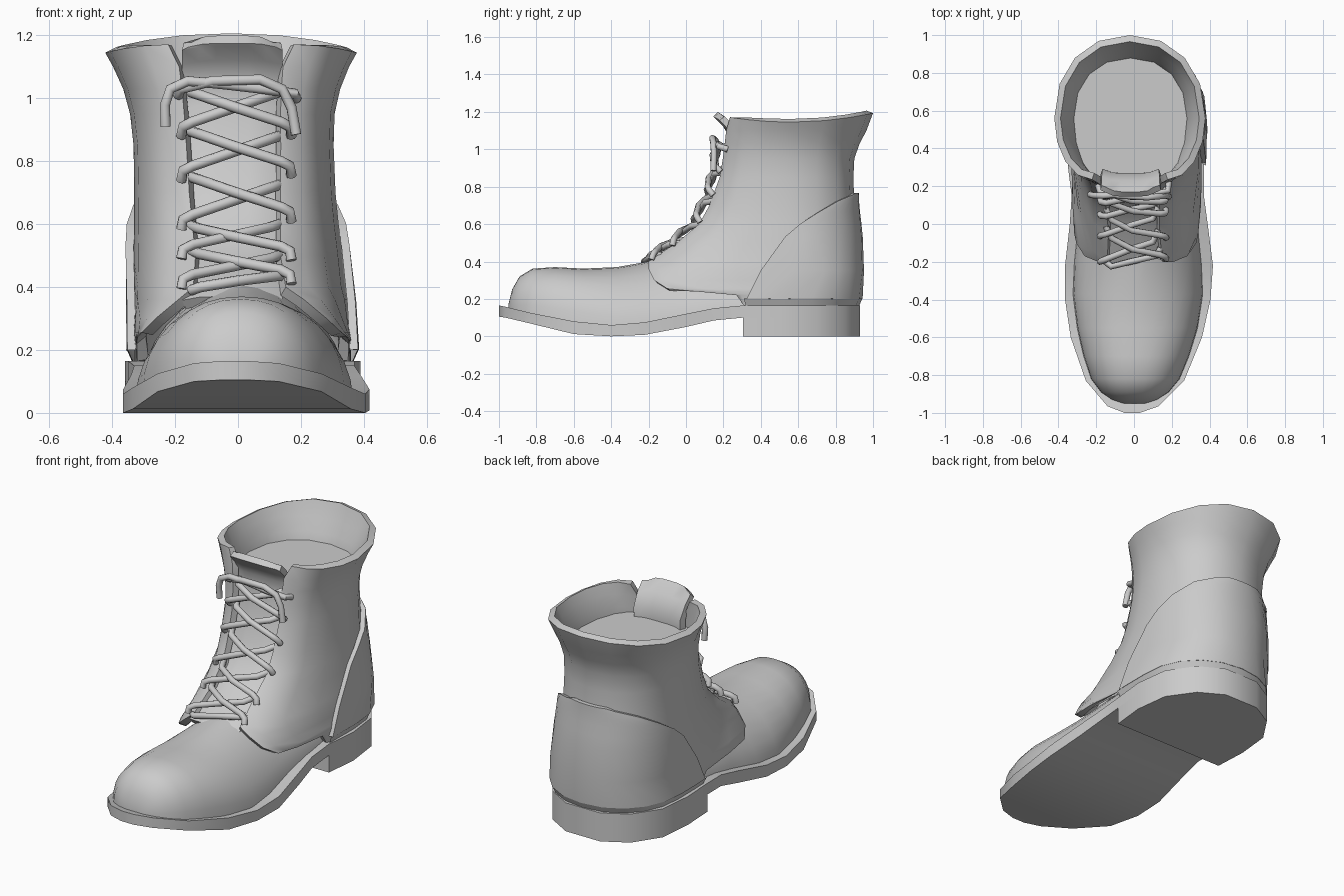
import bpy, math

if "Cube" in bpy.data.objects:
    bpy.data.objects.remove(bpy.data.objects["Cube"])

grey = bpy.data.materials.new("plain grey")
grey.diffuse_color = (0.6, 0.6, 0.6, 1)
grey.use_nodes = True
grey.node_tree.nodes["Principled BSDF"].inputs["Base Color"].default_value = grey.diffuse_color


def finish(ob, angle=40):
    ob.data.materials.append(grey)
    bpy.ops.object.select_all(action='DESELECT')
    ob.select_set(True)
    bpy.context.view_layer.objects.active = ob
    for m in list(ob.modifiers):
        bpy.ops.object.modifier_apply(modifier=m.name)
    bpy.ops.object.shade_smooth_by_angle(angle=math.radians(angle))


def loft(name, rows, closed=False, caps=False, thick=0, offset=-1, flip=False, angle=40):
    """Skin a list of equally long point rows."""
    n = len(rows[0])
    faces = []
    for r in range(len(rows) - 1):
        for c in range(n if closed else n - 1):
            d = (c + 1) % n
            f = (r * n + c, (r + 1) * n + c, (r + 1) * n + d, r * n + d)
            faces.append(f[::-1] if flip else f)
    if caps:
        a, b = tuple(range(n)), tuple(range((len(rows) - 1) * n, len(rows) * n))
        faces += [a[::-1], b] if flip else [a, b[::-1]]
    me = bpy.data.meshes.new(name)
    me.from_pydata([p for row in rows for p in row], [], faces)
    me.validate()
    ob = bpy.data.objects.new(name, me)
    bpy.context.collection.objects.link(ob)
    if thick:
        m = ob.modifiers.new("thickness", 'SOLIDIFY')
        m.thickness, m.offset = thick, offset
    finish(ob, angle)
    return ob


def lerp(table, k):
    """Interpolate the rows of a table on its first column."""
    if k <= table[0][0]:
        return table[0]
    for a, b in zip(table, table[1:]):
        if k <= b[0]:
            f = (k - a[0]) / (b[0] - a[0])
            return [u + (v - u) * f for u, v in zip(a, b)]
    return table[-1]


# Sole and heel: y, left x, right x, bottom z, top z
SOLE = [(-1, -.05, .03, .105, .165), (-.965, -.14, .13, .1, .158),
        (-.83, -.255, .265, .068, .125), (-.6, -.335, .36, .012, .08),
        (-.4, -.365, .405, 0, .06), (-.22, -.365, .418, .008, .075),
        (0, -.34, .39, .05, .12), (.15, -.33, .37, .085, .15),
        (.305, -.35, .37, .1, .165), (.5, -.36, .39, .1, .165),
        (.7, -.34, .365, .1, .165), (.85, -.24, .26, .1, .165), (.93, -.1, .12, .1, .165)]


def slab(name, stations):
    loft(name, [[(l, y, b), (r, y, b), (r, y, t), (l, y, t)] for y, l, r, b, t in stations],
         closed=True, caps=True, flip=True, angle=40)


slab("sole", SOLE)
slab("heel", [(y, l, r, 0, .1) for y, l, r, b, t in SOLE if y > .3])

# Vamp: y, half width, top z; the arch turns more triangular under the quarters
VAMP = [(-.95, .06, .17), (-.93, .12, .25), (-.89, .18, .32), (-.82, .235, .362),
        (-.7, .28, .37), (-.55, .32, .362), (-.37, .345, .37), (-.2, .338, .4),
        (-.1, .328, .415), (0, .318, .425), (.2, .315, .425), (.45, .3, .4)]
rows = []
for y, w, top in VAMP:
    base = lerp(SOLE, y)[4] - .015
    cx = .02 * min(1, (y + 1) * 2)
    p = .9 + .35 * min(1, max(0, (y + .55) / .4))
    row = []
    for i in range(17):
        a = math.pi * i / 16
        c, s = math.cos(a), math.sin(a)
        row.append((cx + w * math.copysign(abs(c) ** p, c), y, base + (top - base) * max(s, 0) ** p))
    rows.append(row)
loft("vamp", rows, closed=True, caps=True, flip=True, angle=60)

# Shaft levels: z, front edge x, front edge y, half width, back y, centre x
LEVELS = [(.165, .335, .31, .345, .915, .015), (.22, .337, .27, .345, .92, .015),
          (.24, .335, .05, .345, .922, .015), (.255, .318, -.1, .345, .922, .012),
          (.30, .272, -.17, .342, .924, .01), (.36, .2, -.2, .34, .926, .01),
          (.40, .147, -.2, .338, .926, .005), (.5, .135, -.05, .333, .922, 0),
          (.6, .14, .07, .325, .912, -.005), (.7, .145, .125, .32, .9, -.01),
          (.85, .15, .18, .318, .895, -.014), (.95, .153, .197, .325, .9, -.018),
          (1.03, .158, .207, .345, .928, -.02), (1.1, .165, .215, .375, .965, -.022),
          (1.145, .2, .235, .4, 1.0, -.022)]


def ring(z, t):
    """Outer shaft surface: t = 0 at the back, +-1 at the front edges."""
    _, xe, yf, a, yb, cx = lerp(LEVELS, z)
    ym, q = .56, abs(t) * math.pi
    if abs(t) <= .5:
        x = a * math.sin(q) ** .92
        y = ym + (yb - ym) * max(0, math.cos(q)) ** .92
    else:
        q -= math.pi / 2
        x = xe + (a - xe) * math.cos(q)
        y = ym - (ym - yf) * math.sin(q)
    return (cx + math.copysign(x, t), y, z)


COLS = [i / 8 for i in range(-8, 9)]
rows = [[ring(l[0], t) for t in COLS] for l in LEVELS]
rows[-1] = [(x, y, z + .25 * (y - .56) ** 2) for x, y, z in rows[-1]]
loft("shaft", rows, thick=.037, angle=45)

# Inner floor just below the collar
disc = [(x * .95, .56 + (y - .56) * .95, 1.0) for x, y, z in [ring(1.0, t) for t in COLS]]
loft("inner_floor", [disc, [(-.02, .56, 1.0)] * len(disc)], closed=True, flip=True)

# Heel counter: its front edge as z, y
EDGE = [(.2, .325), (.35, .4), (.53, .53), (.6, .61), (.66, .7), (.72, .8), (.75, .87), (.765, .885)]
rows = []
for z, ye in EDGE:
    lo, hi = 0, 1
    for _ in range(30):
        mid = (lo + hi) / 2
        lo, hi = (mid, hi) if ring(z, mid)[1] > ye else (lo, mid)
    rows.append([ring(z, max(lo, .04) * i / 8) for i in range(-8, 9)])
loft("heel_counter", rows, thick=.026, offset=1)

# Slanted band between the counter and the heel
band = [[(.015 + (x - .015) * k, .56 + (y - .56) * k, h) for x, y, z in rows[0]]
        for h, k in ((.163, 1.02), (.202, 1.07))]
loft("heel_band", band)

# Tongue: y, z along its middle
TONGUE = [(-.22, .37), (-.13, .43), (-.02, .49), (.1, .59), (.16, .7), (.21, .85),
          (.235, .98), (.235, 1.06), (.2, 1.12), (.155, 1.165), (.145, 1.175)]
rows = []
for i, (y, z) in enumerate(TONGUE):
    w = .14 if i == len(TONGUE) - 1 else .16
    rows.append([(-.018 + w * k / 3, y + .025 * (k / 3) ** 4, z - .012 * (k / 3) ** 4)
                 for k in range(-3, 4)])
loft("tongue", rows, thick=.035, flip=True, angle=50)


# Laces
def lace(name, pts):
    cu = bpy.data.curves.new(name, 'CURVE')
    cu.dimensions = '3D'
    cu.bevel_depth, cu.bevel_resolution, cu.use_fill_caps = .017, 2, True
    sp = cu.splines.new('POLY')
    sp.points.add(len(pts) - 1)
    for p, (x, z, d) in zip(sp.points, pts):
        p.co = (x, lerp(LEVELS, max(z, .4))[2] + d, z, 1)
    ob = bpy.data.objects.new(name, cu)
    bpy.context.collection.objects.link(ob)
    bpy.ops.object.select_all(action='DESELECT')
    ob.select_set(True)
    bpy.context.view_layer.objects.active = ob
    bpy.ops.object.convert(target='MESH')
    finish(bpy.context.object, 50)


# Each crossing: outer low z on one side, inner high z on the other
for zl, zr, rise in [(.44, .455, .05), (.535, .53, .055), (.63, .655, .085),
                     (.785, .8, .085), (.925, .925, .085)]:
    for s, z in ((-1, zl), (1, zr)):
        d = -.012 * s
        lace("lace_cross", [(s * .175 - .005, z - .045, .0), (s * .17 - .005, z - .015, -.035),
                            (s * .14 - .005, z, -.045), (-.01, z + rise * .55, -.045 + d),
                            (-s * .11 - .01, z + rise, -.03), (-s * .14 - .01, z + rise + .01, .02)])
lace("lace_bottom", [(-.15, .39, .0), (-.12, .4, -.025), (0, .42, -.025), (.12, .435, -.02), (.14, .435, .02)])
lace("lace_top", [(-.23, .91, -.03), (-.232, .98, -.045), (-.215, 1.03, -.055), (-.16, 1.055, -.06),
                  (-.05, 1.045, -.05), (.08, 1.03, -.05), (.18, 1.015, -.03), (.185, 1.0, .02)])
lace("lace_tail", [(-.19, 1.01, .0), (-.18, 1.03, -.04), (-.08, 1.055, -.06), (.07, 1.06, -.07),
                   (.14, 1.03, -.06), (.17, .97, -.05), (.185, .885, -.04)])
